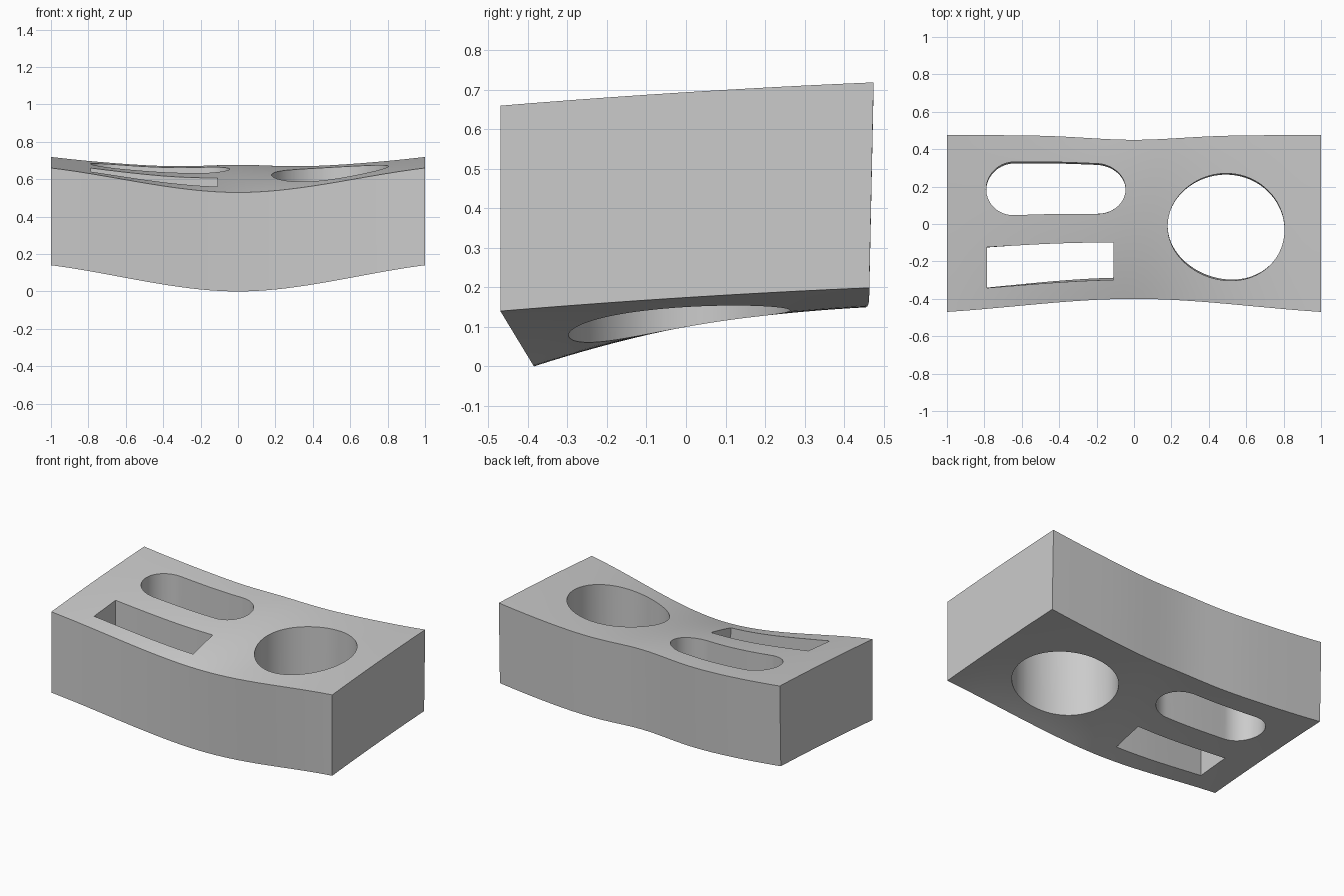
import bpy, bmesh, math
from mathutils import Vector

cube = bpy.data.objects.get("Cube")
if cube:
    bpy.data.objects.remove(cube, do_unlink=True)

HALF_DEPTH = 0.49  # half depth of the block before it is bent


def add_object(name, bm):
    bmesh.ops.recalc_face_normals(bm, faces=bm.faces[:])
    mesh = bpy.data.meshes.new(name)
    bm.to_mesh(mesh)
    bm.free()
    obj = bpy.data.objects.new(name, mesh)
    bpy.context.collection.objects.link(obj)
    return obj


def extrude_up(bm, height):
    made = bmesh.ops.extrude_face_region(bm, geom=bm.faces[:])
    verts = [v for v in made["geom"] if isinstance(v, bmesh.types.BMVert)]
    bmesh.ops.translate(bm, vec=(0, 0, height), verts=verts)


def arc(cx, cy, r, start, end, steps):
    angles = [math.radians(start + (end - start) * i / steps) for i in range(steps + 1)]
    return [Vector((cx + r * math.cos(a), cy + r * math.sin(a))) for a in angles]


def cutter(name, outline, step=0.04):
    """Prism over an outline, with its long edges divided so they can bend."""
    bm = bmesh.new()
    verts = []
    for a, b in zip(outline, outline[1:] + outline[:1]):
        n = max(1, round((b - a).length / step))
        verts += [bm.verts.new((*a.lerp(b, i / n), -0.5)) for i in range(n)]
    bm.faces.new(verts)
    extrude_up(bm, 2)
    obj = add_object(name, bm)
    obj.hide_render = True
    return obj


def ease(x):
    x = abs(x)
    return 2.1 * x ** 2 - 1.1 * x ** 3


def bend(p):
    """Carry a point of the straight block to the curved block."""
    x, t = p.x, p.y / (2 * HALF_DEPTH) + 0.5
    mid = 1 - ease(x)
    front_y = -0.47 + 0.07 * mid
    back_y = 0.475 - 0.025 * math.exp(-(x / 0.35) ** 2)
    front_z = 0.66 - 0.131 * mid
    back_z = 0.66 + 0.059 * x * x + 0.017 * math.exp(-(x / 0.25) ** 2)
    rise = t + (0.32 + 0.43 * mid) * t * (1 - t)
    y = front_y + (back_y - front_y) * t
    z = front_z + (back_z - front_z) * rise
    down = 1 - p.z
    y += down * (0.015 * mid * (1 - t) - 0.011 * t)
    z -= down * (0.52 + 0.009 * mid * (1 - t))
    return Vector((x, y, z))


# Straight block with a fine grid above and below
bm = bmesh.new()
bmesh.ops.create_grid(bm, x_segments=40, y_segments=20, size=1)
bmesh.ops.scale(bm, vec=(1, HALF_DEPTH, 1), verts=bm.verts[:])
extrude_up(bm, 1)
block = add_object("curved_block", bm)

# Three through openings: round, slot and rectangle
slot_y, slot_r = 0.185, 0.153
openings = [
    cutter("round_cutter", arc(0.4925, -0.042, 0.3125, 0, 360, 96)[:-1]),
    cutter("slot_cutter", arc(-0.198, slot_y, slot_r, -90, 90, 32)
           + arc(-0.637, slot_y, slot_r, 90, 270, 32)),
    cutter("rectangle_cutter", [Vector((x, y)) for x, y in
           ((-0.785, -0.372), (-0.11, -0.372), (-0.11, -0.142), (-0.785, -0.142))]),
]
bpy.ops.object.select_all(action="DESELECT")
bpy.context.view_layer.objects.active = block
block.select_set(True)
for tool in openings:
    mod = block.modifiers.new(tool.name, "BOOLEAN")
    mod.operation = "DIFFERENCE"
    mod.solver = "EXACT"
    mod.object = tool
    bpy.ops.object.modifier_apply(modifier=mod.name)
    bpy.data.objects.remove(tool, do_unlink=True)

# Bend the pierced block
for v in block.data.vertices:
    v.co = bend(v.co)

# Single grey finish
grey = bpy.data.materials.new("plain_grey")
grey.use_nodes = True
colour = (0.6, 0.6, 0.6, 1)
grey.diffuse_color = colour
grey.node_tree.nodes["Principled BSDF"].inputs["Base Color"].default_value = colour
block.data.materials.clear()
block.data.materials.append(grey)
bpy.ops.object.shade_smooth_by_angle(angle=math.radians(35))
